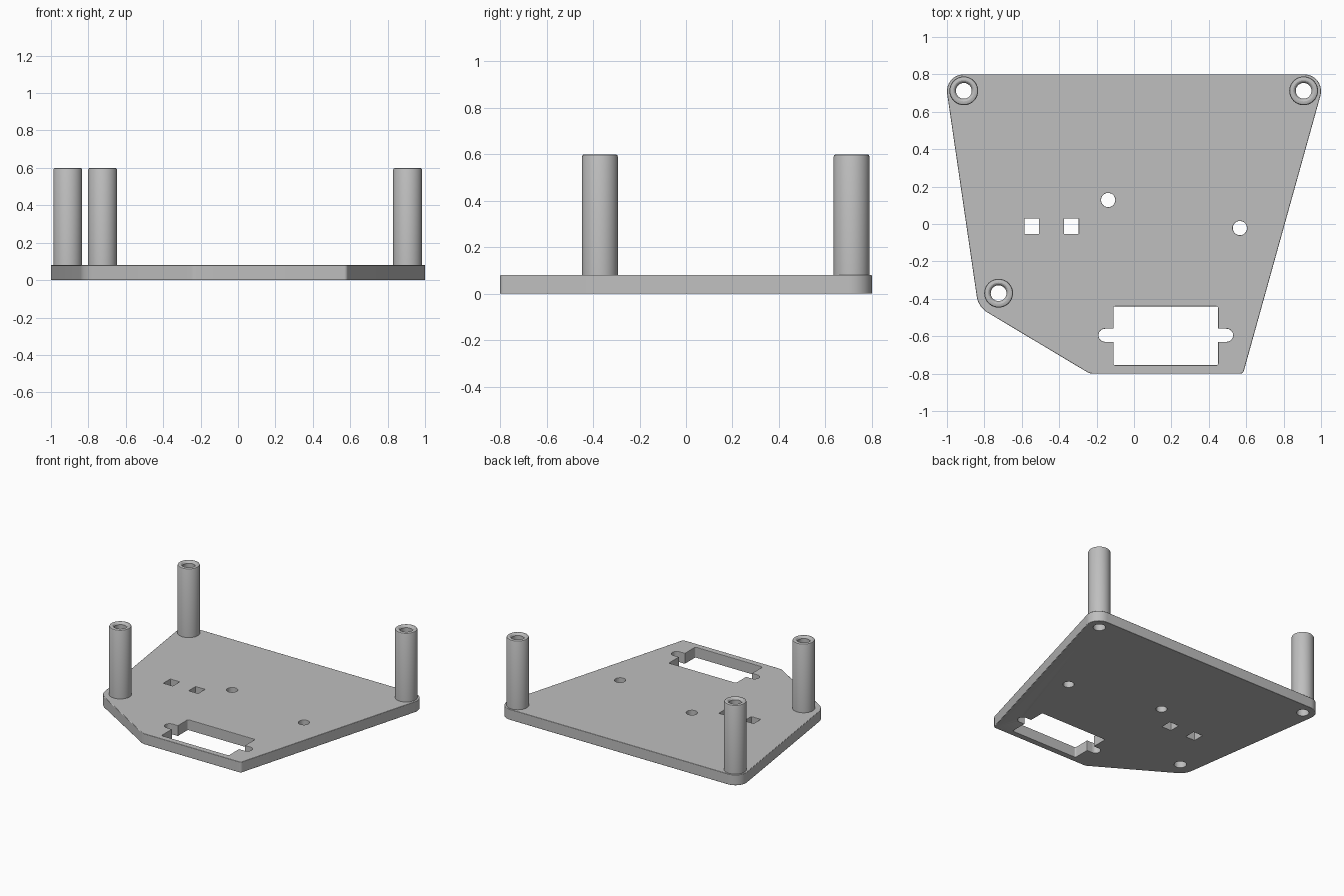
import bpy, bmesh, math

if "Cube" in bpy.data.objects:
    bpy.data.objects.remove(bpy.data.objects["Cube"])

grey = bpy.data.materials.new("mid_grey")
grey.diffuse_color = (0.52, 0.52, 0.52, 1)
grey.use_nodes = True
grey.node_tree.nodes["Principled BSDF"].inputs["Base Color"].default_value = grey.diffuse_color
POSTS = [(-0.91, 0.712), (0.907, 0.712), (-0.724, -0.37)]
T = 0.08  # plate thickness


def arc(cx, cy, r, a0, a1, n):
    return [(cx + r * math.cos(math.radians(a0 + (a1 - a0) * i / n)),
             cy + r * math.sin(math.radians(a0 + (a1 - a0) * i / n))) for i in range(n + 1)]


def finish(name, bm):
    bmesh.ops.recalc_face_normals(bm, faces=bm.faces)
    me = bpy.data.meshes.new(name)
    bm.to_mesh(me)
    bm.free()
    me.materials.append(grey)
    ob = bpy.data.objects.new(name, me)
    bpy.context.collection.objects.link(ob)
    return ob


def prism(bm, pts, z0, z1):
    face = bm.faces.new([bm.verts.new((x, y, z0)) for x, y in pts])
    ext = bmesh.ops.extrude_face_region(bm, geom=[face])
    bmesh.ops.translate(bm, vec=(0, 0, z1 - z0),
                        verts=[v for v in ext["geom"] if isinstance(v, bmesh.types.BMVert)])


def circle(x, y, r):
    return arc(x, y, r, 0, 360, 40)[:-1]


def rect(x0, y0, x1, y1):
    return [(x0, y0), (x1, y0), (x1, y1), (x0, y1)]


def smooth(ob):
    bpy.ops.object.select_all(action='DESELECT')
    ob.select_set(True)
    bpy.context.view_layer.objects.active = ob
    bpy.ops.object.shade_smooth_by_angle(angle=math.radians(25))


# base plate: straight edges joined by corner arcs
outline = []
for corner in [(0.91, 0.71, 0.09, -15, 90, 14), (-0.91, 0.71, 0.09, 90, 188, 14),
               (-0.722, -0.37, 0.12, 188, 239, 8), (-0.22, -0.74, 0.06, 239, 270, 5),
               (0.568, -0.78, 0.02, 270, 345, 5)]:
    outline += arc(*corner)
bm = bmesh.new()
prism(bm, outline, 0, T)
plate = finish("base_plate", bm)

# cutter: post bores, round holes, square holes, connector window with two ears
window = (arc(0.44, -0.745, 0.01, 270, 360, 3)
          + arc(0.495, -0.595, 0.035, -90, 90, 12)
          + arc(0.44, -0.45, 0.01, 0, 90, 3)
          + arc(-0.10, -0.45, 0.01, 90, 180, 3)
          + arc(-0.155, -0.595, 0.035, 90, 270, 12)
          + arc(-0.10, -0.745, 0.01, 180, 270, 3))
# square inner corners where the ears meet the window
window = window[:4] + [(0.45, -0.63)] + window[4:17] + [(0.45, -0.56)] + window[17:25] \
    + [(-0.11, -0.56)] + window[25:38] + [(-0.11, -0.63)] + window[38:]
holes = [circle(x, y, 0.042) for x, y in POSTS]
holes += [circle(-0.138, 0.128, 0.038), circle(0.566, -0.022, 0.038)]
holes += [rect(x - 0.039, -0.053, x + 0.039, 0.029) for x in (-0.547, -0.335)]
holes.append(window)
bm = bmesh.new()
for h in holes:
    prism(bm, h, -0.1, T + 0.1)
cutter = finish("hole_cutter", bm)
cutter.hide_render = True
cutter.hide_set(True)

cut = plate.modifiers.new("holes", 'BOOLEAN')
cut.object = cutter
cut.solver = 'EXACT'
bev = plate.modifiers.new("edge", 'BEVEL')
bev.width = 0.008
bev.segments = 2
bev.limit_method = 'ANGLE'
bev.angle_limit = math.radians(60)
smooth(plate)

# hollow standoff posts: turned profile (radius, height) with chamfered rims
PROFILE = [(0.042, T - 0.01), (0.077, T - 0.01), (0.077, 0.59), (0.074, 0.597),
           (0.067, 0.6), (0.056, 0.6), (0.05, 0.597), (0.042, 0.586)]
N = 40
for i, (px, py) in enumerate(POSTS):
    bm = bmesh.new()
    rings = [[bm.verts.new((x, y, z)) for x, y in circle(px, py, r)] for r, z in PROFILE]
    for k, a in enumerate(rings):
        b = rings[(k + 1) % len(rings)]
        for j in range(N):
            bm.faces.new((a[j], a[(j + 1) % N], b[(j + 1) % N], b[j]))
    smooth(finish(f"standoff_post_{i + 1}", bm))
